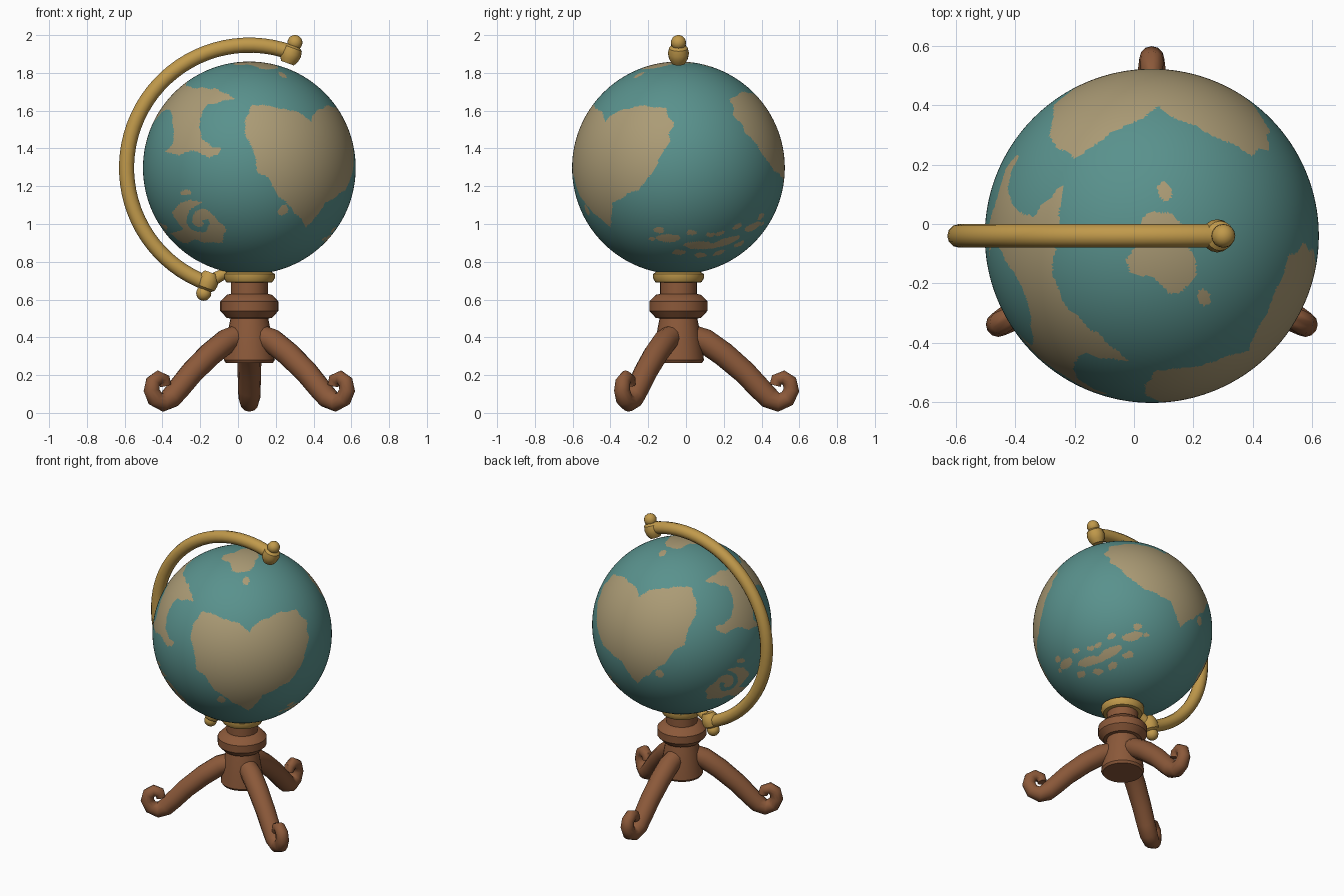
import bpy, bmesh, math
from mathutils import Vector, noise

if "Cube" in bpy.data.objects:
    bpy.data.objects.remove(bpy.data.objects["Cube"])

CENTRE = Vector((0.06, -0.04, 1.297))
RADIUS = 0.563
TILT = math.radians(20)
AXIS = Vector((math.sin(TILT), 0, math.cos(TILT)))


def material(name, rgb):
    mat = bpy.data.materials.new(name)
    mat.use_nodes = True
    mat.diffuse_color = (*rgb, 1)
    shader = mat.node_tree.nodes["Principled BSDF"]
    shader.inputs["Base Color"].default_value = (*rgb, 1)
    shader.inputs["Roughness"].default_value = 0.7
    return mat


OCEAN = material("ocean teal", (0.1, 0.285, 0.265))
LAND = material("land tan", (0.41, 0.33, 0.18))
GOLD = material("brass gold", (0.53, 0.32, 0.07))
WOOD = material("brown wood", (0.26, 0.1, 0.042))


def finish(bm, name, *mats, angle=35):
    mesh = bpy.data.meshes.new(name)
    bm.to_mesh(mesh)
    bm.free()
    obj = bpy.data.objects.new(name, mesh)
    bpy.context.collection.objects.link(obj)
    for mat in mats:
        mesh.materials.append(mat)
    bpy.ops.object.select_all(action="DESELECT")
    obj.select_set(True)
    bpy.context.view_layer.objects.active = obj
    bpy.ops.object.shade_smooth_by_angle(angle=math.radians(angle))
    return obj


def lathe(name, profile, mat, origin, direction=Vector((0, 0, 1)), sides=24):
    """Turn (radius, height) points around a direction; both ends are capped."""
    bm = bmesh.new()
    turn = direction.to_track_quat("Z", "Y")
    rings = []
    for r, h in profile:
        angles = [math.tau * i / sides for i in range(sides)]
        rings.append([bm.verts.new(origin + turn @ Vector((r * math.cos(a), r * math.sin(a), h)))
                      for a in angles])
    for low, high in zip(rings, rings[1:]):
        for i in range(sides):
            j = (i + 1) % sides
            bm.faces.new((low[i], low[j], high[j], high[i]))
    bm.faces.new(rings[0][::-1])
    bm.faces.new(rings[-1])
    return finish(bm, name, mat)


def ball(name, centre, radius, mat):
    bm = bmesh.new()
    bmesh.ops.create_uvsphere(bm, u_segments=16, v_segments=10, radius=radius)
    bmesh.ops.translate(bm, vec=centre, verts=bm.verts)
    return finish(bm, name, mat)


def tube(name, path, normal, mat, sides=12):
    """Sweep a circle along (point, radius) pairs lying in a plane with this normal."""
    bm = bmesh.new()
    rings = []
    for i, (p, r) in enumerate(path):
        ahead = path[min(i + 1, len(path) - 1)][0] - path[max(i - 1, 0)][0]
        side = ahead.normalized().cross(normal)
        rings.append([bm.verts.new(p + r * (math.cos(a) * side + math.sin(a) * normal))
                      for a in (math.tau * k / sides for k in range(sides))])
    for low, high in zip(rings, rings[1:]):
        for i in range(sides):
            j = (i + 1) % sides
            bm.faces.new((low[i], low[j], high[j], high[i]))
    bm.faces.new(rings[0])
    bm.faces.new(rings[-1][::-1])
    bmesh.ops.recalc_face_normals(bm, faces=bm.faces)
    return finish(bm, name, mat, angle=50)


# Land masses, drawn flat and projected on the ball along a facing direction
HEART = [(-.64, .31), (-.6, .45), (-.51, .58), (-.42, .6), (-.28, .56), (-.1, .53), (0, .43),
         (.09, .53), (.33, .58), (.55, .56), (.66, .43), (.68, .22), (.6, -.02), (.46, -.2),
         (.14, -.33), (.1, -.42), (0, -.56), (-.2, -.4), (-.4, -.25), (-.48, -.11),
         (-.58, -.04), (-.6, .12)]
CRESCENT = [(-.66, .8), (-.53, .75), (-.33, .75), (-.21, .69), (-.14, .65), (-.26, .62),
            (-.39, .6), (-.45, .53), (-.47, .4), (-.43, .26), (-.36, .2), (-.25, .18),
            (-.28, .12), (-.39, .1), (-.52, .17), (-.66, .12), (-.79, .15), (-.73, .22),
            (-.71, .36), (-.73, .5), (-.77, .58), (-.9, .7)]
SWIRL = [(-.73, -.42), (-.67, -.35), (-.56, -.3), (-.47, -.33), (-.35, -.38), (-.33, -.47),
         (-.22, -.58), (-.26, -.7), (-.42, -.71), (-.51, -.67), (-.61, -.71), (-.75, -.62),
         (-.62, -.58), (-.68, -.5)]
POLAR = [(-.14, -.16), (-.13, -.22), (0, -.24), (.1, -.34), (.19, -.33), (.27, -.24),
         (.26, -.12), (.2, 0), (0, 0), (-.1, -.1)]
# Islets as (u, v, half width, half height)
HEART_ISLETS = [(-.31, -.4, .045, .05)]
FRONT_ISLETS = [(-.6, -.235, .05, .025), (-.8, -.56, .03, .03)]
POLAR_ISLETS = [(.31, -.365, .045, .05)]
EAST_ISLETS = [(-.18, -.58, .045, .03), (-.1, -.66, .12, .04), (.01, -.79, .07, .025),
               (.22, -.73, .17, .035), (.3, -.62, .05, .02), (.13, -.61, .05, .02),
               (-.26, -.67, .03, .02), (.2, -.82, .06, .02)]


def facing(azimuth):
    a = math.radians(azimuth)
    return (Vector((-math.sin(a), math.cos(a), 0)), Vector((0, 0, 1)),
            Vector((math.cos(a), math.sin(a), 0)))


TOP = (Vector((1, 0, 0)), Vector((0, 1, 0)), Vector((0, 0, 1)))
REGIONS = [(facing(-50), HEART, HEART_ISLETS), (facing(-90), CRESCENT, FRONT_ISLETS),
           (facing(-90), SWIRL, []), (TOP, POLAR, POLAR_ISLETS), (facing(0), [], EAST_ISLETS)]


def inside(u, v, outline):
    hit = False
    for (ax, ay), (bx, by) in zip(outline, outline[1:] + outline[:1]):
        if (ay > v) != (by > v) and u < ax + (v - ay) * (bx - ax) / (by - ay):
            hit = not hit
    return hit


def in_channel(u, v):
    """Spiral of water winding through the swirl."""
    du, dv = u + .46, v + .5
    turn = (math.atan2(dv, du) - 0.3) % math.tau
    return abs(math.hypot(du, dv) - (.15 - .016 * turn)) < .025


MIRROR = Vector((-.345, .93, .125)).normalized()


def is_land(d):
    # The map repeats mirrored on the far half of the ball
    if d.dot(MIRROR) > 0:
        d = d - 2 * d.dot(MIRROR) * MIRROR
    d = d + 0.016 * noise.noise_vector(d * 11)
    for (right, up, out), outline, islets in REGIONS:
        if d.dot(out) <= 0:
            continue
        u, v = d.dot(right), d.dot(up)
        if any(((u - a) / w) ** 2 + ((v - b) / h) ** 2 < 1 for a, b, w, h in islets):
            return True
        if outline and inside(u, v, outline):
            return outline is not SWIRL or not in_channel(u, v)
    return False


# Globe ball with painted faces
bm = bmesh.new()
bmesh.ops.create_icosphere(bm, subdivisions=7, radius=RADIUS)
for face in bm.faces:
    face.material_index = int(is_land(face.calc_center_median().normalized()))
bmesh.ops.translate(bm, vec=CENTRE, verts=bm.verts)
finish(bm, "globe_ball", OCEAN, LAND)

# Turned pillar, collar and brass cup
foot = Vector((CENTRE.x, CENTRE.y, 0))
lathe("pillar", [(.125, .265), (.135, .28), (.128, .34), (.11, .45), (.1, .5), (.12, .503),
                 (.154, .54), (.154, .59), (.12, .625), (.098, .63), (.098, .7)], WOOD, foot)
lathe("brass_cup", [(.115, .69), (.122, .692), (.135, .713), (.135, .735), (.12, .745)],
      GOLD, foot)

# Three legs with curled feet, as (distance, height, thickness)
LEG = [(.06, .41, .06), (.14, .38, .066), (.24, .31, .065), (.35, .215, .062), (.43, .13, .06),
       (.48, .08, .058), (.53, .056, .05), (.575, .075, .045), (.598, .12, .042),
       (.588, .165, .04), (.555, .188, .037), (.52, .175, .034), (.512, .145, .03)]
for name, degrees in (("back_leg", 90), ("right_leg", 210), ("left_leg", 330)):
    a = math.radians(degrees)
    out = Vector((math.cos(a), math.sin(a), 0))
    path = [(foot + out * r + Vector((0, 0, z)), t) for r, z, t in LEG]
    tube(name, path, Vector((-out.y, out.x, 0)), WOOD)

# Half-ring meridian arm
path = []
for i in range(41):
    a = math.pi / 2 - TILT + math.pi * i / 40
    path.append((CENTRE + 0.65 * Vector((math.cos(a), 0, math.sin(a))), 0.04))
tube("meridian_arm", path, Vector((0, 1, 0)), GOLD)

# Knob and finial at each end of the axis
for end, way in (("top", AXIS), ("bottom", -AXIS)):
    lathe(end + "_knob", [(.036, .59), (.05, .615), (.056, .645), (.05, .675), (.03, .69)],
          GOLD, CENTRE, way, sides=16)
    ball(end + "_finial", CENTRE + way * 0.706, 0.04, GOLD)

# Bracket joining the arm to the cup
start = Vector((-0.16, CENTRE.y, 0.69))
reach = Vector((-0.06, CENTRE.y, 0.745)) - start
lathe("arm_bracket", [(.035, 0), (.028, reach.length)], GOLD, start, reach, sides=12)
